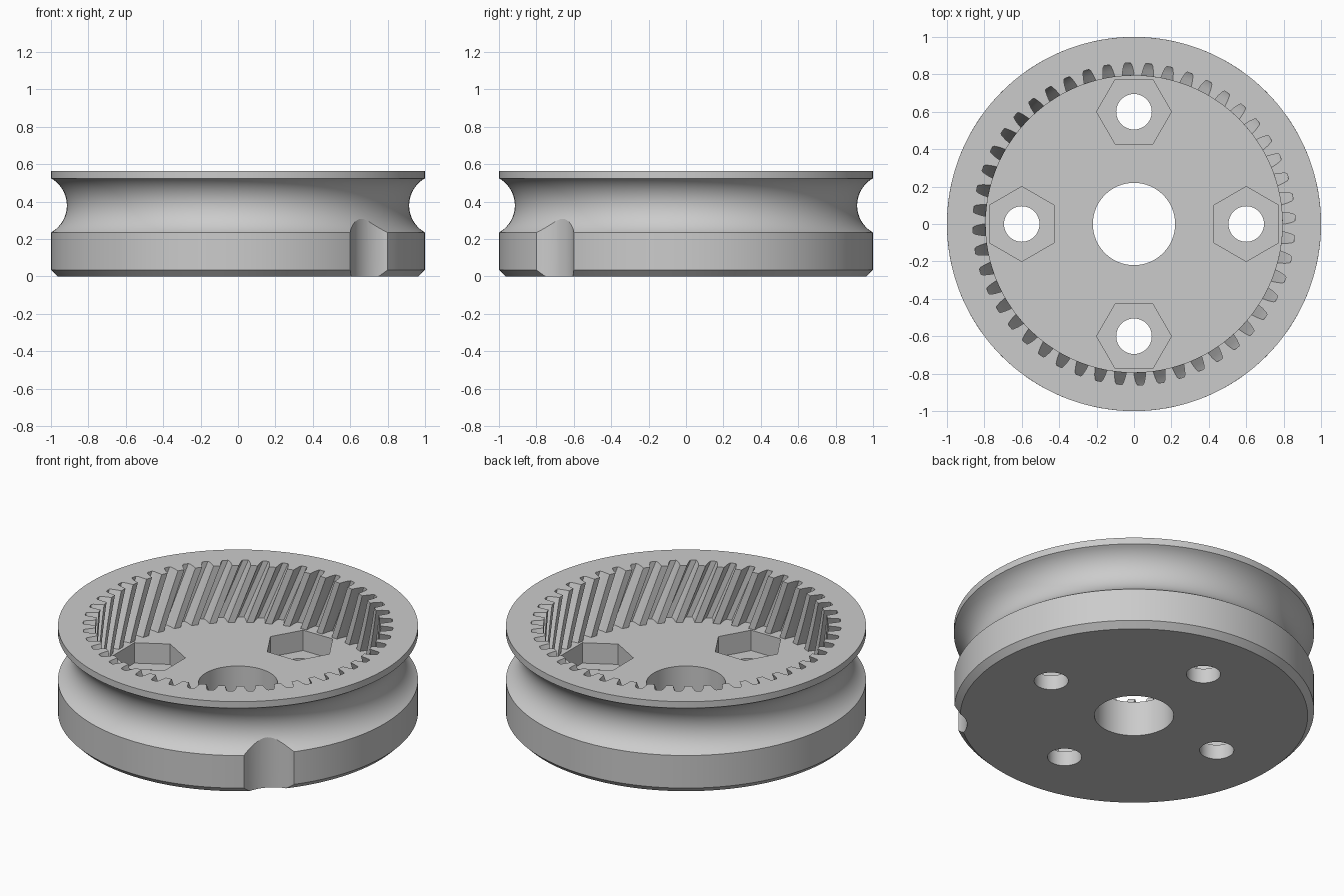
import bpy, bmesh
from math import sin, cos, pi, radians, asin

if "Cube" in bpy.data.objects:
    bpy.data.objects.remove(bpy.data.objects["Cube"])

HEIGHT = 0.565
FLOOR = 0.215
TEETH = 48
SEGMENTS = 144

grey = bpy.data.materials.new("light grey")
grey.use_nodes = True
grey.diffuse_color = (0.6, 0.6, 0.6, 1)
grey.node_tree.nodes["Principled BSDF"].inputs["Base Color"].default_value = (0.6, 0.6, 0.6, 1)


def polar(r, a):
    return r * cos(a), r * sin(a)


def loft(name, rings):
    """Closed solid through equal-length rings of points, capped at both ends."""
    bm = bmesh.new()
    loops = [[bm.verts.new(p) for p in ring] for ring in rings]
    n = len(loops[0])
    for low, high in zip(loops, loops[1:]):
        for i in range(n):
            j = (i + 1) % n
            bm.faces.new((low[i], low[j], high[j], high[i]))
    bm.faces.new(loops[0][::-1])
    bm.faces.new(loops[-1])
    mesh = bpy.data.meshes.new(name)
    bm.to_mesh(mesh)
    bm.free()
    mesh.materials.append(grey)
    obj = bpy.data.objects.new(name, mesh)
    bpy.context.collection.objects.link(obj)
    return obj


def prism(name, centre, radius, sides, z0, z1, turn=0):
    outline = [polar(radius, turn + 2 * pi * i / sides) for i in range(sides)]
    return loft(name, [[(centre[0] + x, centre[1] + y, z) for x, y in outline]
                       for z in (z0, z1)])


# Wheel body: chamfered base, straight wall, round rope groove, thin top rim
groove_r, groove_axis, groove_z = 0.166, 1.081, 0.38
half = asin(0.145 / groove_r)
profile = [(0.965, 0), (1, 0.035)]
for k in range(21):
    a = -half + 2 * half * k / 20
    profile.append((groove_axis - groove_r * cos(a), groove_z + groove_r * sin(a)))
profile.append((1, HEIGHT))
wheel = loft("wheel_body", [[(*polar(r, 2 * pi * i / SEGMENTS), z) for i in range(SEGMENTS)]
                            for r, z in profile])

# Helical internal gear recess
pitch = 2 * pi / TEETH
tooth_space = [(-0.041, 0.793), (-0.034, 0.825), (-0.025, 0.852), (-0.018, 0.861),
               (0.018, 0.861), (0.025, 0.852), (0.034, 0.825), (0.041, 0.793)]
twist_rate = -0.16 / (HEIGHT - FLOOR)
layers = 8
rings = []
for k in range(layers + 1):
    z = FLOOR + (HEIGHT + 0.03 - FLOOR) * k / layers
    turn = radians(2.2) + twist_rate * (z - HEIGHT)
    rings.append([(*polar(r, turn + t * pitch + a), z)
                  for t in range(TEETH) for a, r in tooth_space])
cutters = [loft("gear_recess_cutter", rings)]

# Centre bore, four bolt holes with hexagonal nut pockets
cutters.append(prism("bore_cutter", (0, 0), 0.22, 64, -0.1, 0.4))
for q in range(4):
    angle = q * pi / 2
    spot = polar(0.6, angle)
    cutters.append(prism("nut_pocket_cutter", spot, 0.2, 6, 0.09, 0.3, angle + pi / 2))
    cutters.append(prism("bolt_hole_cutter", spot, 0.095, 40, -0.1, 0.4))

# Rope notch in the lower wall
cutters.append(prism("rope_notch_cutter", (0.8, -0.8), 0.2, 64, -0.1, groove_z))

# Cut everything, then bake the result into the wheel
for cutter in cutters:
    cutter.hide_render = True
    mod = wheel.modifiers.new(cutter.name, "BOOLEAN")
    mod.operation = "DIFFERENCE"
    mod.solver = "EXACT"
    mod.object = cutter
bpy.context.view_layer.update()
graph = bpy.context.evaluated_depsgraph_get()
wheel.data = bpy.data.meshes.new_from_object(wheel.evaluated_get(graph))
wheel.modifiers.clear()
for cutter in cutters:
    bpy.data.objects.remove(cutter)

# Smooth curved walls, crisp edges
bpy.ops.object.select_all(action="DESELECT")
wheel.select_set(True)
bpy.context.view_layer.objects.active = wheel
bpy.ops.object.shade_smooth_by_angle(angle=radians(25))
